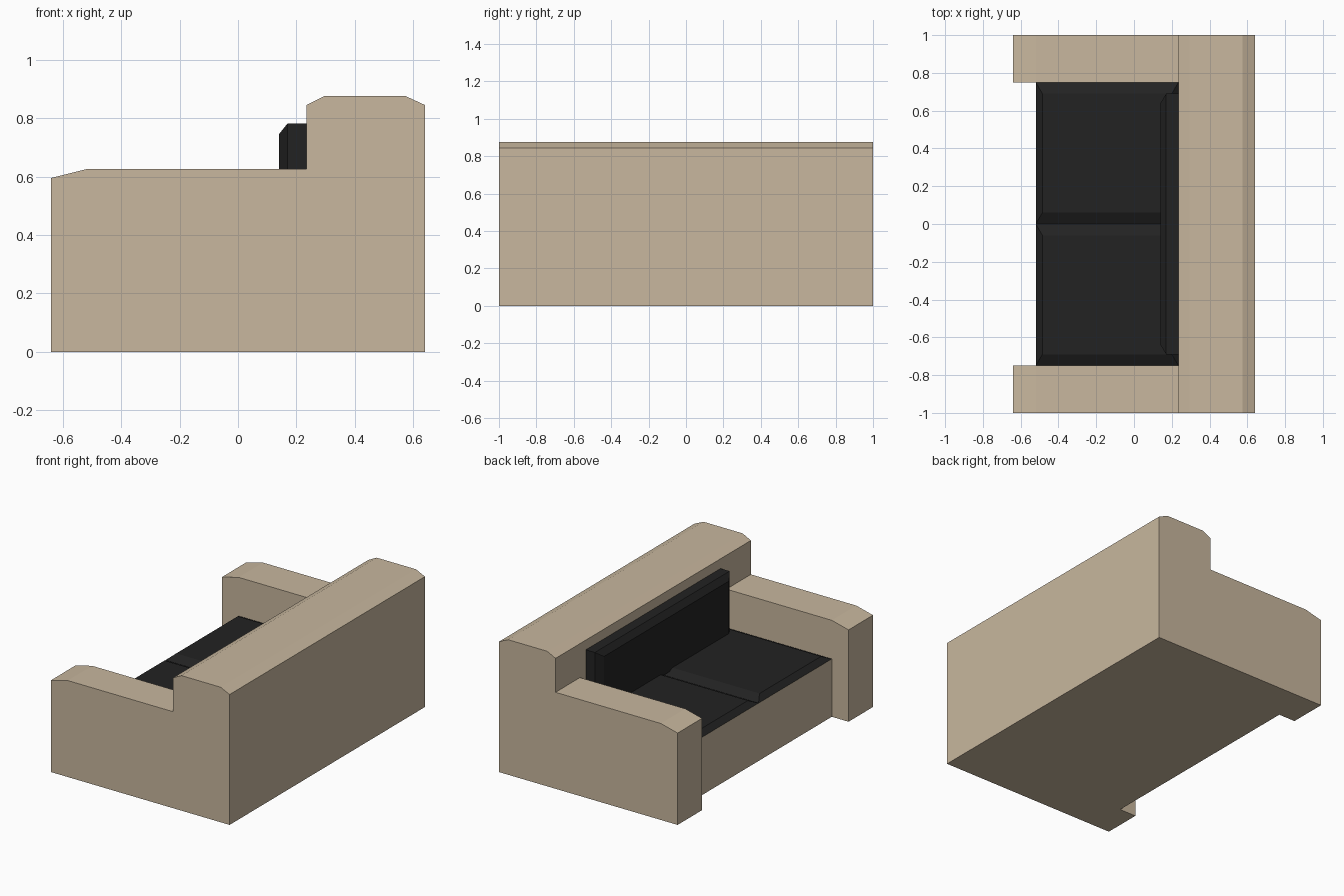
import bpy, bmesh

if "Cube" in bpy.data.objects:
    bpy.data.objects.remove(bpy.data.objects["Cube"])


def material(name, rgb):
    m = bpy.data.materials.new(name)
    m.diffuse_color = (*rgb, 1)
    m.use_nodes = True
    m.node_tree.nodes["Principled BSDF"].inputs["Base Color"].default_value = m.diffuse_color
    return m


beige = material("beige fabric", (0.578, 0.474, 0.342))
black = material("black leather", (0.016, 0.016, 0.016))


def finish(bm, name, mat):
    bmesh.ops.remove_doubles(bm, verts=bm.verts, dist=1e-4)
    bmesh.ops.recalc_face_normals(bm, faces=bm.faces)
    me = bpy.data.meshes.new(name)
    bm.to_mesh(me)
    bm.free()
    me.materials.append(mat)
    ob = bpy.data.objects.new(name, me)
    bpy.context.collection.objects.link(ob)
    return ob


# Sofa frame: side profiles (x, z) swept along y, arms and middle welded
back = [(0.64, 0), (0.64, 0.845), (0.575, 0.875), (0.295, 0.875), (0.235, 0.845)]
arm_front = [(0.235, 0.625), (-0.52, 0.625), (-0.64, 0.595), (-0.64, 0)]
seat_front = [(0.235, 0.375), (-0.52, 0.375), (-0.52, 0)]
bm = bmesh.new()


def face(pts):
    bm.faces.new([bm.verts.new(p) for p in pts])


def strip(profile, y0, y1):
    for (xa, za), (xb, zb) in zip(profile, profile[1:] + profile[:1]):
        face([(xa, y0, za), (xb, y0, zb), (xb, y1, zb), (xa, y1, za)])


arm = back + [(0.235, 0.625)] + arm_front[1:]
arm_bottom = arm + [(-0.52, 0)]
middle = back + [(0.235, 0.625)] + seat_front
strip(middle, -0.75, 0.75)
for s in (-1, 1):
    strip(arm_bottom, s * 0.75, s)
    face([(x, s, z) for x, z in arm_bottom])                       # outer side
    face([(x, s * 0.75, z) for x, z in arm_front + seat_front[::-1]])  # inner side
finish(bm, "sofa_frame", beige)


# Seat cushions: shallow pads with sloping borders
def pad(name, bottom, top):
    b = bmesh.new()
    rings = []
    for x0, x1, y0, y1, z in (bottom, top):
        rings.append([b.verts.new((x, y, z)) for x, y in
                      ((x0, y0), (x1, y0), (x1, y1), (x0, y1))])
    lo, hi = rings
    b.faces.new(lo)
    b.faces.new(hi)
    for i in range(4):
        j = (i + 1) % 4
        b.faces.new((lo[i], lo[j], hi[j], hi[i]))
    return finish(b, name, black)


for name, y in (("seat_cushion_left", 0), ("seat_cushion_right", -0.75)):
    pad(name, (-0.52, 0.235, y, y + 0.75, 0.375),
        (-0.485, 0.2, y + 0.06, y + 0.69, 0.405))

# Back cushion: slab whose front face is inset at the top and sides
b = bmesh.new()
rings = []
for x, hw, top in ((0.235, 0.69, 0.782), (0.17, 0.69, 0.782), (0.14, 0.64, 0.745)):
    rings.append([b.verts.new((x, y, z)) for y, z in
                  ((-hw, 0.39), (hw, 0.39), (hw, top), (-hw, top))])
b.faces.new(rings[0])
b.faces.new(rings[2])
for lo, hi in zip(rings, rings[1:]):
    for i in range(4):
        j = (i + 1) % 4
        b.faces.new((lo[i], lo[j], hi[j], hi[i]))
finish(b, "back_cushion", black)
